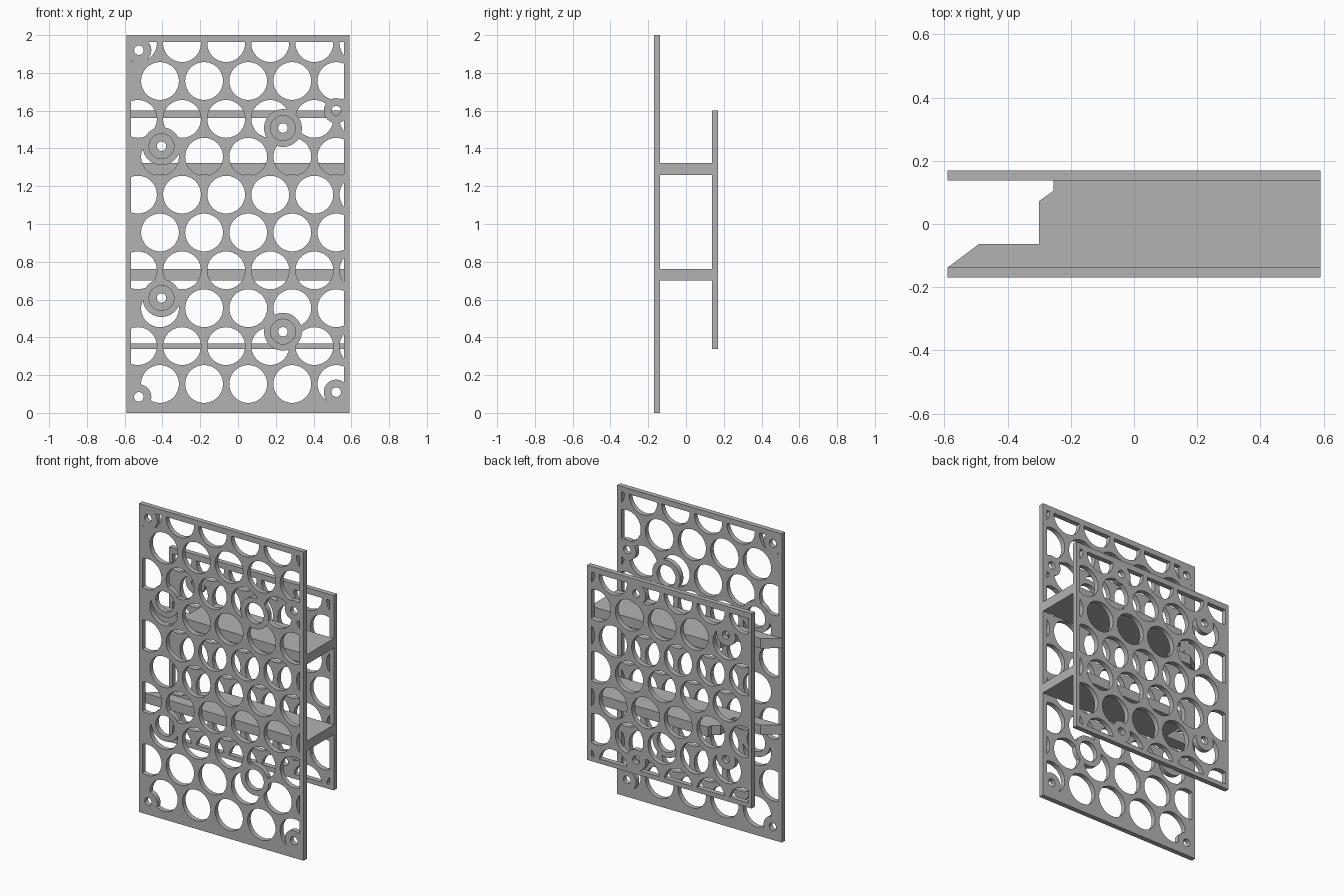
import bpy, bmesh
from mathutils import Matrix, Vector
from math import radians

cube = bpy.data.objects.get("Cube")
if cube:
    bpy.data.objects.remove(cube, do_unlink=True)

grey = bpy.data.materials.new("plain_grey")
grey.use_nodes = True
grey.diffuse_color = (0.45, 0.45, 0.45, 1)
grey.node_tree.nodes["Principled BSDF"].inputs["Base Color"].default_value = (0.45, 0.45, 0.45, 1)


def add_object(name, bm):
    mesh = bpy.data.meshes.new(name)
    bm.to_mesh(mesh)
    bm.free()
    obj = bpy.data.objects.new(name, mesh)
    bpy.context.collection.objects.link(obj)
    return obj


def box(name, x, y, z):
    bm = bmesh.new()
    bmesh.ops.create_cube(bm, size=1)
    lo, hi = Vector((x[0], y[0], z[0])), Vector((x[1], y[1], z[1]))
    bmesh.ops.transform(bm, verts=bm.verts,
                        matrix=Matrix.Translation((lo + hi) / 2) @ Matrix.Diagonal((hi - lo).to_4d()))
    return add_object(name, bm)


def rods(name, points, radius, y, depth):
    """Rods along y at the given (x, z) points."""
    bm = bmesh.new()
    for x, z in points:
        bmesh.ops.create_cone(bm, cap_ends=True, segments=64, radius1=radius, radius2=radius, depth=depth,
                              matrix=Matrix.Translation((x, y, z)) @ Matrix.Rotation(radians(90), 4, 'X'))
    return add_object(name, bm)


def combine(obj, tool, operation):
    """Apply a boolean and discard the tool."""
    mod = obj.modifiers.new(operation, 'BOOLEAN')
    mod.operation, mod.solver, mod.object = operation, 'EXACT', tool
    tool.hide_render = True
    graph = bpy.context.evaluated_depsgraph_get()
    mesh = bpy.data.meshes.new_from_object(obj.evaluated_get(graph))
    obj.modifiers.clear()
    obj.data = mesh
    bpy.data.objects.remove(tool, do_unlink=True)


def finish(obj):
    obj.data.materials.clear()
    obj.data.materials.append(grey)
    bpy.ops.object.select_all(action='DESELECT')
    obj.select_set(True)
    bpy.context.view_layer.objects.active = obj
    bpy.ops.object.shade_smooth_by_angle(angle=radians(30))


HALF_WIDTH = 0.59
PITCH_X, PITCH_Z = 0.2335, 0.2005
# staggered honeycomb of round openings
lattice = [(-0.413 - (row % 2) * PITCH_X / 2 + col * PITCH_X, 0.153 + row * PITCH_Z)
           for row in range(10) for col in range(6)]


def perforated_plate(name, y, z, window_z, bosses, bores):
    """Plate with framed lattice; bosses and bores are (points, radius) lists."""
    mid = sum(y) / 2
    plate = box(name, (-HALF_WIDTH, HALF_WIDTH), y, z)
    cutter = rods("lattice_cutter", lattice, 0.1, mid, 0.08)
    combine(cutter, box("window", (-0.566, 0.56), (mid - 0.06, mid + 0.06), window_z), 'INTERSECT')
    for points, radius in bosses:      # keep solid material around fixings
        combine(cutter, rods("boss_keep", points, radius, mid, 0.2), 'DIFFERENCE')
    combine(plate, cutter, 'DIFFERENCE')
    for points, radius in bores:
        combine(plate, rods("bore", points, radius, mid, 0.1), 'DIFFERENCE')
    finish(plate)


corner_fixings = [(-0.525, 1.92), (-0.525, 0.085), (0.52, 0.11), (0.52, 1.6)]
inner_fixings = [(-0.405, 1.412), (-0.405, 0.608), (0.238, 1.508), (0.238, 0.43)]

# front plate has corner screw holes and wide access rings
perforated_plate("front_plate", (-0.17, -0.138), (0, 2), (0.03, 1.964),
                 [(corner_fixings, 0.066), (inner_fixings, 0.1)],
                 [(corner_fixings, 0.025), (inner_fixings, 0.066)])
# back plate has screw holes behind the access rings
perforated_plate("back_plate", (0.138, 0.17), (0.338, 1.6), (0.368, 1.562),
                 [(inner_fixings, 0.068)], [(inner_fixings, 0.025)])

# two notched shelves joining the plates
outline = [(-0.59, -0.138), (0.59, -0.138), (0.59, 0.138), (-0.255, 0.138),
           (-0.255, 0.105), (-0.3, 0.073), (-0.3, -0.063), (-0.49, -0.063)]
for name, base in (("lower_shelf", 0.7), ("upper_shelf", 1.26)):
    bm = bmesh.new()
    face = bm.faces.new([bm.verts.new((x, y, base)) for x, y in outline])
    top = bmesh.ops.extrude_face_region(bm, geom=[face])["geom"]
    bmesh.ops.translate(bm, vec=(0, 0, 0.063), verts=[v for v in top if isinstance(v, bmesh.types.BMVert)])
    bmesh.ops.recalc_face_normals(bm, faces=bm.faces)
    finish(add_object(name, bm))
